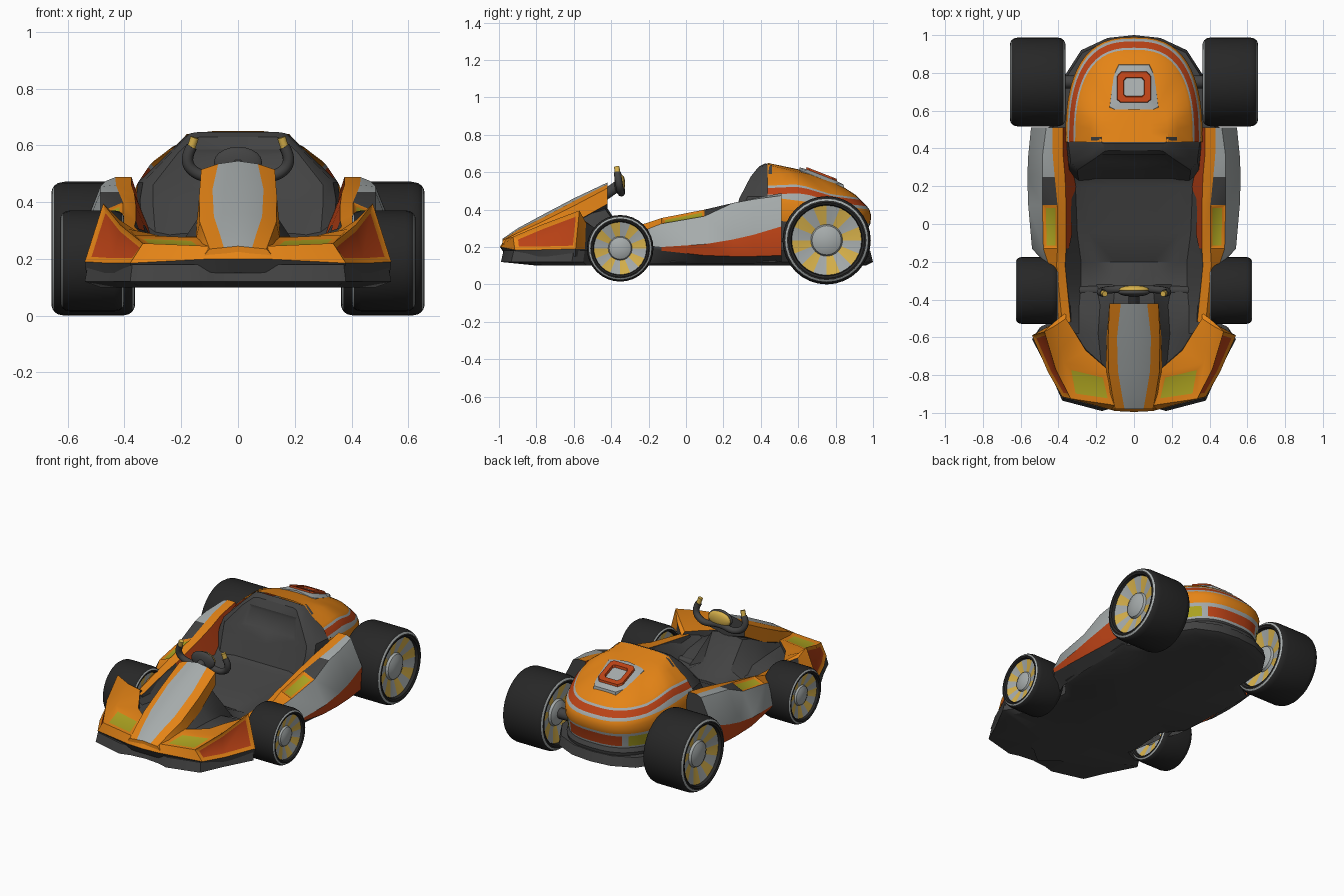
import bpy, bmesh, math

if "Cube" in bpy.data.objects:
    bpy.data.objects.remove(bpy.data.objects["Cube"])

COLORS = {"dark": (.055, .055, .055), "rubber": (.02, .02, .02), "orange": (.78, .23, .008),
          "red": (.5, .055, .008), "silver": (.38, .41, .41), "lamp": (.42, .37, .015),
          "gold": (.68, .44, .07)}
MATS = {}
for key, c in COLORS.items():
    MATS[key] = bpy.data.materials.new(key)
    MATS[key].diffuse_color = (*c, 1)
KEYS = list(COLORS)


def finish(name, bm, angle):
    me = bpy.data.meshes.new(name)
    bm.to_mesh(me)
    bm.free()
    for k in KEYS:
        me.materials.append(MATS[k])
    ob = bpy.data.objects.new(name, me)
    bpy.context.collection.objects.link(ob)
    bpy.ops.object.select_all(action='DESELECT')
    ob.select_set(True)
    bpy.context.view_layer.objects.active = ob
    bpy.ops.object.shade_smooth_by_angle(angle=math.radians(angle))
    return ob


def loft(name, rows, color, insets=(), caps=(), angle=32):
    """Skin rows of points, mirrored over x. insets: (cells, width, depth, colour)."""
    bm = bmesh.new()
    cell = {}
    for side in (1, -1):
        vs = [[bm.verts.new((side * x, y, z)) for x, y, z in r] for r in rows]
        for i in range(len(rows) - 1):
            for j in range(len(rows[0]) - 1):
                f = bm.faces.new((vs[i][j], vs[i][j + 1], vs[i + 1][j + 1], vs[i + 1][j]))
                f.material_index = KEYS.index(color(i, j))
                cell[side, i, j] = f
        for k, col in caps:
            bm.faces.new(vs[k]).material_index = KEYS.index(col)
    bmesh.ops.remove_doubles(bm, verts=bm.verts, dist=.0005)
    bmesh.ops.recalc_face_normals(bm, faces=bm.faces)
    for cells, width, depth, col in insets:
        fs = [cell[side, i, j] for i, j in cells for side in (1, -1)]
        bmesh.ops.inset_region(bm, faces=fs, thickness=width, depth=depth, use_even_offset=True)
        for f in fs:
            f.material_index = KEYS.index(col)
    return finish(name, bm, angle)


def along_y(table):
    return [[(x, y, z) for x, z in pts] for y, pts in table]


# Floor pan with front and rear bumper lip
pan = [(0, -.96), (.1, -.97), (.17, -.99), (.38, -.935), (.44, -.8), (.54, -.61), (.5, -.55), (.39, -.5),
       (.38, -.2), (.48, -.08), (.5, .48), (.38, .56), (.37, .78), (.28, .92), (.14, .985), (0, 1)]
loft("floor_pan", [[(0, y * .93, .1) for x, y in pan], [(x * .9, y * (.8 if y < -.7 else .96), .1) for x, y in pan],
                   [(x, y, .12) for x, y in pan], [(x * .98, y * .985, .18) for x, y in pan],
                   [(0, y * .95, .18) for x, y in pan]], lambda i, j: "dark")

# Front fenders, from the middle of the nose out to the corner tips
fender = [
    [(0, -.96, .15), (0, -.995, .2), (0, -.965, .25), (0, -.80, .28), (0, -.78, .28), (0, -.78, .18)],
    [(.1, -.96, .15), (.1, -.99, .2), (.1, -.96, .245), (.14, -.79, .275), (.14, -.77, .28), (.14, -.76, .18)],
    [(.37, -.90, .15), (.38, -.915, .185), (.335, -.925, .255), (.37, -.735, .285), (.255, -.67, .275),
     (.24, -.66, .18)],
    [(.45, -.77, .15), (.455, -.785, .185), (.415, -.77, .32), (.385, -.66, .305), (.31, -.58, .29),
     (.31, -.57, .18)],
    [(.535, -.59, .15), (.54, -.59, .19), (.475, -.57, .395), (.42, -.54, .34), (.36, -.50, .30), (.36, -.5, .18)],
    [(.44, -.54, .15), (.45, -.54, .19), (.44, -.535, .33), (.40, -.5, .31), (.36, -.47, .28), (.36, -.47, .18)]]
loft("front_fender", fender, lambda i, j: ("dark", "orange", "orange", "orange", "dark")[j],
     [([(2, 1), (3, 1)], .022, -.01, "red"), ([(1, 2)], .03, -.008, "lamp")], [(-1, "dark")])

# Nose hood with its silver centre stripe
hood = along_y([
    (-.98, [(0, .245), (.05, .24), (.10, .235), (.13, .2), (0, .2)]),
    (-.90, [(0, .30), (.065, .29), (.115, .275), (.14, .22), (0, .2)]),
    (-.78, [(0, .365), (.085, .35), (.135, .33), (.15, .26), (0, .2)]),
    (-.60, [(0, .46), (.09, .445), (.137, .42), (.145, .33), (0, .25)]),
    (-.42, [(0, .545), (.07, .535), (.13, .515), (.13, .43), (0, .40)])])
loft("nose_hood", hood, lambda i, j: ("silver", "orange", "orange", "dark")[j],
     caps=[(0, "orange"), (-1, "dark")])

# Footwell and seat cushion
tub = along_y([
    (-.78, [(0, .27), (.12, .27), (.17, .26), (.24, .25), (.26, .2)]),
    (-.58, [(0, .38), (.13, .36), (.19, .27), (.29, .25), (.34, .28)]),
    (-.43, [(0, .42), (.11, .40), (.18, .25), (.29, .23), (.36, .27)]),
    (-.32, [(0, .26), (.10, .24), (.20, .19), (.28, .2), (.36, .3)]),
    (-.20, [(0, .19), (.10, .185), (.20, .185), (.28, .2), (.36, .31)]),
    (-.05, [(0, .26), (.12, .26), (.24, .26), (.30, .265), (.33, .3)]),
    (.20, [(0, .265), (.12, .265), (.24, .265), (.31, .28), (.34, .34)]),
    (.26, [(0, .30), (.12, .30), (.24, .30), (.32, .32), (.36, .38)])])
loft("footwell_and_seat", tub, lambda i, j: "dark")

# Seat backrest, its side wings meeting the rear cowl
back = [[(0, .23, .26), (.2, .23, .26), (.29, .22, .27), (.34, .25, .28), (.35, .46, .28)],
        [(0, .285, .40), (.2, .285, .40), (.30, .27, .40), (.345, .30, .41), (.36, .46, .41)],
        [(0, .31, .46), (.2, .31, .46), (.30, .285, .46), (.335, .33, .47), (.352, .46, .47)],
        [(0, .365, .585), (.17, .365, .585), (.21, .345, .575), (.226, .37, .585), (.233, .46, .585)],
        [(0, .39, .63), (.13, .39, .63), (.155, .385, .625), (.178, .41, .633), (.186, .46, .633)],
        [(0, .425, .648), (.13, .425, .648), (.155, .425, .645), (.17, .43, .642), (.175, .46, .638)],
        [(0, .5, .60), (.13, .5, .60), (.15, .5, .60), (.16, .5, .6), (.165, .5, .6)]]
loft("seat_back", back, lambda i, j: "dark", [([(2, 0)], .018, -.01, "dark")])

# Side pods: cockpit rail, vent, flank and sill
pod = along_y([
    (-.52, [(.31, .16), (.335, .28), (.38, .28), (.40, .25), (.40, .21), (.40, .17), (.37, .11)]),
    (-.22, [(.31, .18), (.365, .315), (.41, .325), (.45, .29), (.46, .21), (.46, .19), (.42, .11)]),
    (-.13, [(.31, .2), (.36, .335), (.405, .355), (.48, .325), (.54, .2), (.53, .18), (.46, .11)]),
    (.10, [(.30, .24), (.36, .39), (.405, .40), (.485, .365), (.56, .215), (.55, .155), (.48, .11)]),
    (.25, [(.30, .27), (.365, .43), (.42, .435), (.485, .435), (.565, .24), (.55, .15), (.48, .11)]),
    (.36, [(.31, .29), (.375, .46), (.43, .46), (.485, .455), (.56, .265), (.545, .15), (.48, .11)]),
    (.51, [(.33, .30), (.375, .488), (.432, .488), (.465, .475), (.545, .31), (.535, .155), (.48, .12)])])


def pod_color(i, j):
    if j in (0, 4):
        return "red" if i > 1 else "dark"
    if j == 2:
        return "orange" if i < 3 else ("dark" if i == 3 else "silver")
    return {1: "orange", 3: "silver", 5: "dark"}[j]


loft("side_pod", pod, pod_color, [([(2, 2)], .016, -.008, "lamp")], [(0, "dark"), (-1, "dark")])

# Rear cowl: rings of a rounded outline stacked up to the crown (scale x, scale y, z front, z rear)
rings = [(.93, .94, .12, .12), (.98, .97, .20, .20), (.95, .945, .23, .225), (.96, .955, .24, .24),
         (.985, .965, .32, .305), (1, .985, .34, .325), (1.01, .99, .445, .37), (.98, .975, .468, .40),
         (.955, .95, .48, .418), (.89, .89, .515, .452), (.865, .87, .528, .463), (.83, .84, .54, .48),
         (.65, .68, .584, .537), (.5, .5, .64, .575), (.25, .4, .65, .6), (0, .3, .65, .615)]
bands = ["dark", "dark", "silver", "red", "silver", "orange", "orange", "silver", "red",
         "silver"] + ["orange"] * 5
N = 14
outline = [(max(0, math.cos(k * math.pi / 2 / N)) ** .75, math.sin(k * math.pi / 2 / N) ** .78)
           for k in range(N)] + [(0, 1)]


# The crown's flanks swell a little behind the straight front edge
def swell(i, y):
    return .03 * max(0, 1 - abs(y - .35) / .35) if 7 < i < 13 else 0


cowl = [[(.36 * sx * x, .435 + .56 * sy * y, zf + (zr - zf) * y + swell(i, y)) for x, y in outline]
        for i, (sx, sy, zf, zr) in enumerate(rings)]


def cowl_color(i, j):
    if i in (2, 3, 4) and j < 4:
        return "dark"
    if i == 3:
        return "lamp" if 5 <= j < 9 else ("silver" if j in (4, 9) else "red")
    return bands[i]


loft("rear_cowl", cowl, cowl_color)

# Engine cap on the cowl
shape = [(0, -1), (.8, -1), (1, -.9), (.85, .5), (.62, 1), (0, 1)]
inner = [(0, -1), (.8, -1), (1, -.8), (1, .7), (.75, 1), (0, 1)]
cap = []
for s, h in ((.135, -.04), (.128, .008), (.09, .012), (.087, .024), (.056, .024), (.052, .01), (0, .01)):
    cap.append([(s * x, .725 + s * .92 * y, .572 - .39 * s * .92 * y + h - (.015 if h == .008 and x > .7 else 0))
                for x, y in (shape if s > .1 else inner)])
loft("engine_cap", cap, lambda i, j: "red" if i in (2, 3, 4) else "silver")

# Wheels: lathed half profile (share of half width, share of radius, colour up to the next point)
PROFILE = [(.86, 0, "silver"), (.84, .2, "silver"), (.74, .33, "silver"), (.64, .36, "spoke"),
           (.82, .79, "rubber"), (.95, .81, "rubber"), (.99, .86, "rubber"), (.97, .90, "silver"),
           (.93, .94, "rubber"), (.84, .98, "rubber"), (.68, 1, "rubber")]


def wheel(name, cx, cy, cz, half, R, n=32):
    prof = PROFILE + [(-w, r, None) for w, r, _ in reversed(PROFILE)]
    cols = [p[2] for p in PROFILE] + [p[2] for p in reversed(PROFILE[:-1])]
    bm = bmesh.new()
    vs = [[bm.verts.new((cx + half * w, cy + R * r * math.cos(a), cz + R * r * math.sin(a)))
           for w, r, _ in prof] for a in (2 * math.pi * k / n for k in range(n))]
    for k in range(n):
        a, b = vs[k], vs[(k + 1) % n]
        for j, c in enumerate(cols):
            f = bm.faces.new((a[j], a[j + 1], b[j + 1], b[j]))
            if c == "spoke":
                c = "gold" if k % 4 < 2 else "silver"
            f.material_index = KEYS.index(c)
    bmesh.ops.remove_doubles(bm, verts=bm.verts, dist=.0005)
    bmesh.ops.recalc_face_normals(bm, faces=bm.faces)
    finish(name, bm, 35)


def rod(name, pts, r, mat):
    cu = bpy.data.curves.new(name, 'CURVE')
    cu.dimensions, cu.bevel_depth, cu.bevel_resolution, cu.use_fill_caps = '3D', r, 3, True
    sp = cu.splines.new('NURBS' if len(pts) > 2 else 'POLY')
    sp.points.add(len(pts) - 1)
    for p, co in zip(sp.points, pts):
        p.co = (*co, 1)
    sp.use_endpoint_u = True
    sp.order_u = 3
    cu.materials.append(MATS[mat])
    ob = bpy.data.objects.new(name, cu)
    bpy.context.collection.objects.link(ob)
    bpy.ops.object.select_all(action='DESELECT')
    ob.select_set(True)
    bpy.context.view_layer.objects.active = ob
    bpy.ops.object.convert(target='MESH')


for s, tag in ((1, "left"), (-1, "right")):
    wheel("rear_wheel_" + tag, s * .51, .752, .236, .148, .236)
    wheel("front_wheel_" + tag, s * .513, -.352, .193, .113, .178)
    # Yellow grip tips of the steering yoke
    rod("grip_tip_" + tag, [(s * .165, -.365, .59), (s * .153, -.37, .628)], .015, "gold")
rod("rear_axle", [(-.45, .752, .237), (.45, .752, .237)], .035, "dark")
rod("front_axle", [(-.46, -.352, .193), (.46, -.352, .193)], .025, "dark")

# Steering yoke, hub and column
rod("steering_yoke", [(-.163, -.366, .595), (-.195, -.36, .54), (-.12, -.345, .48), (0, -.345, .51),
    (.12, -.345, .48), (.195, -.36, .54), (.163, -.366, .595)], .02, "dark")
for nm, y, w, h, mat in (("steering_hub", -.362, .085, .055, "dark"), ("horn_pad", -.347, .08, .048, "gold")):
    bpy.ops.mesh.primitive_uv_sphere_add(segments=20, ring_count=10, radius=1, location=(0, y, .54))
    ob = bpy.context.object
    ob.name, ob.scale = nm, (w, .022, h)
    ob.data.materials.append(MATS[mat])
    bpy.ops.object.shade_smooth_by_angle()
rod("steering_column", [(0, -.36, .53), (0, -.46, .46)], .03, "dark")

for m in bpy.data.materials:
    if m.users and not m.is_grease_pencil:
        m.use_nodes = True
        m.node_tree.nodes["Principled BSDF"].inputs["Base Color"].default_value = m.diffuse_color
